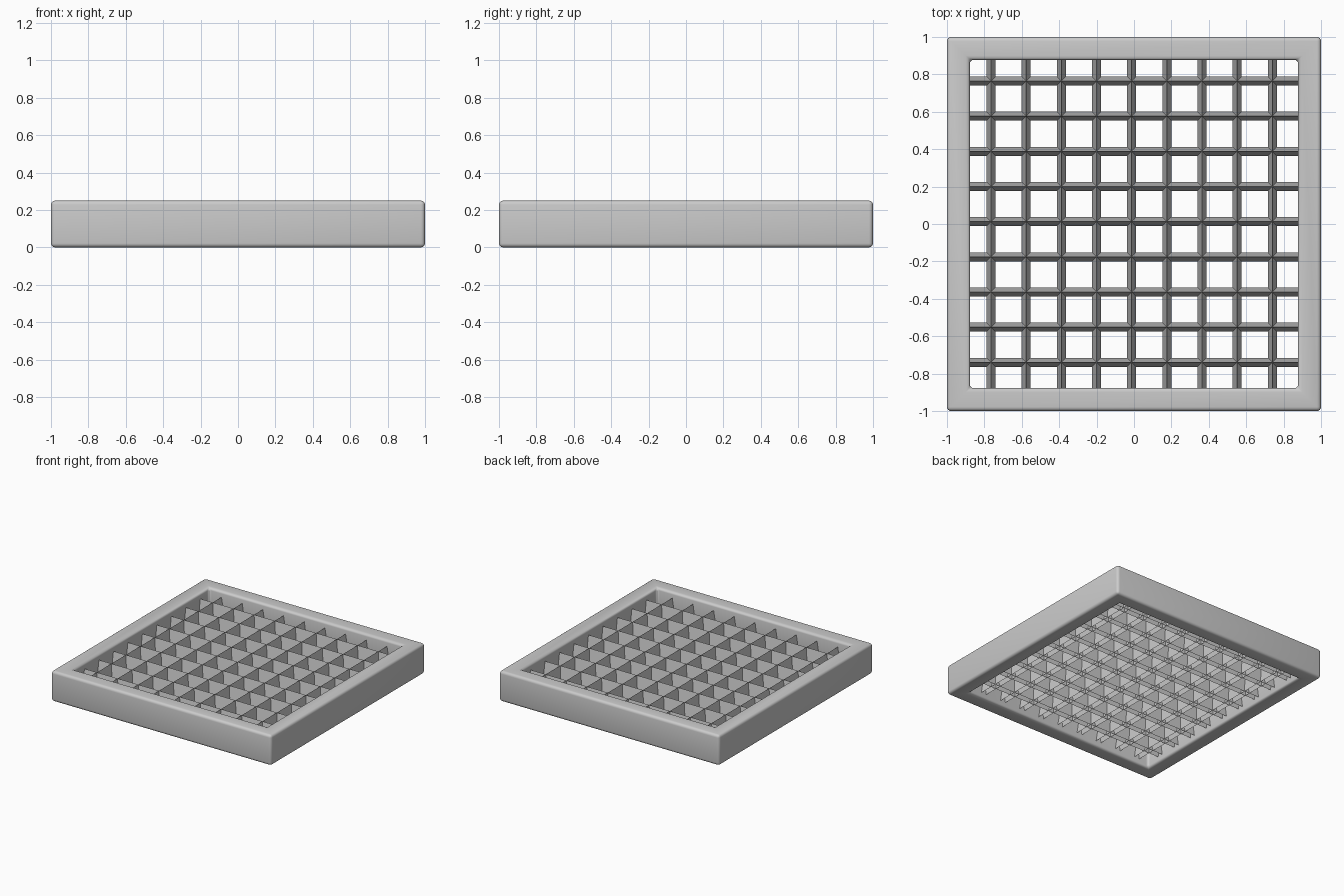
import bpy

if "Cube" in bpy.data.objects:
    bpy.data.objects.remove(bpy.data.objects["Cube"])

OUTER, INNER, HEIGHT = 1.0, 0.878, 0.25
BAR_TOP, BAR_BOTTOM, HALF_WIDTH = 0.20, 0.05, 0.024
PITCH, COUNT, SHIFT = 0.188, 9, 0.0125


def make_object(name, verts, faces):
    mesh = bpy.data.meshes.new(name)
    mesh.from_pydata(verts, [], faces)
    obj = bpy.data.objects.new(name, mesh)
    bpy.context.collection.objects.link(obj)
    return obj


# Square frame: four corner loops joined into a closed ring
corners = [(-1, -1), (1, -1), (1, 1), (-1, 1)]
loops = [(OUTER, 0), (OUTER, HEIGHT), (INNER, HEIGHT), (INNER, 0)]
verts = [(x * r, y * r, z) for r, z in loops for x, y in corners]
faces = []
for k in range(4):
    n = (k + 1) % 4
    for i in range(4):
        j = (i + 1) % 4
        faces.append((k * 4 + i, k * 4 + j, n * 4 + j, n * 4 + i))
frame = make_object("frame", verts, faces)

# Softened frame edges
bevel = frame.modifiers.new("rounded_edges", 'BEVEL')
bevel.width = 0.022
bevel.segments = 4
bevel.limit_method = 'ANGLE'
bpy.context.view_layer.objects.active = frame
frame.select_set(True)
bpy.ops.object.modifier_apply(modifier=bevel.name)
bpy.ops.object.shade_smooth_by_angle()


# Louvre blades: folded strips with a sharp ridge on top, open underneath
def blades(name, centre, along_x):
    verts, faces = [], []
    section = [(-HALF_WIDTH, BAR_BOTTOM), (0, BAR_TOP), (HALF_WIDTH, BAR_BOTTOM)]
    for i in range(COUNT):
        c = centre + (i - (COUNT - 1) / 2) * PITCH
        b = len(verts)
        for end in (-INNER - 0.005, INNER + 0.005):
            for d, z in section:
                verts.append((end, c + d, z) if along_x else (c - d, end, z))
        faces += [(b, b + 1, b + 4, b + 3), (b + 1, b + 2, b + 5, b + 4)]
        if along_x:
            faces[-2:] = [f[::-1] for f in faces[-2:]]
        else:
            faces[-2:] = [f[::-1] for f in faces[-2:]]
    return make_object(name, verts, faces)


blades("cross_blades", SHIFT, True)
blades("long_blades", -SHIFT, False)
